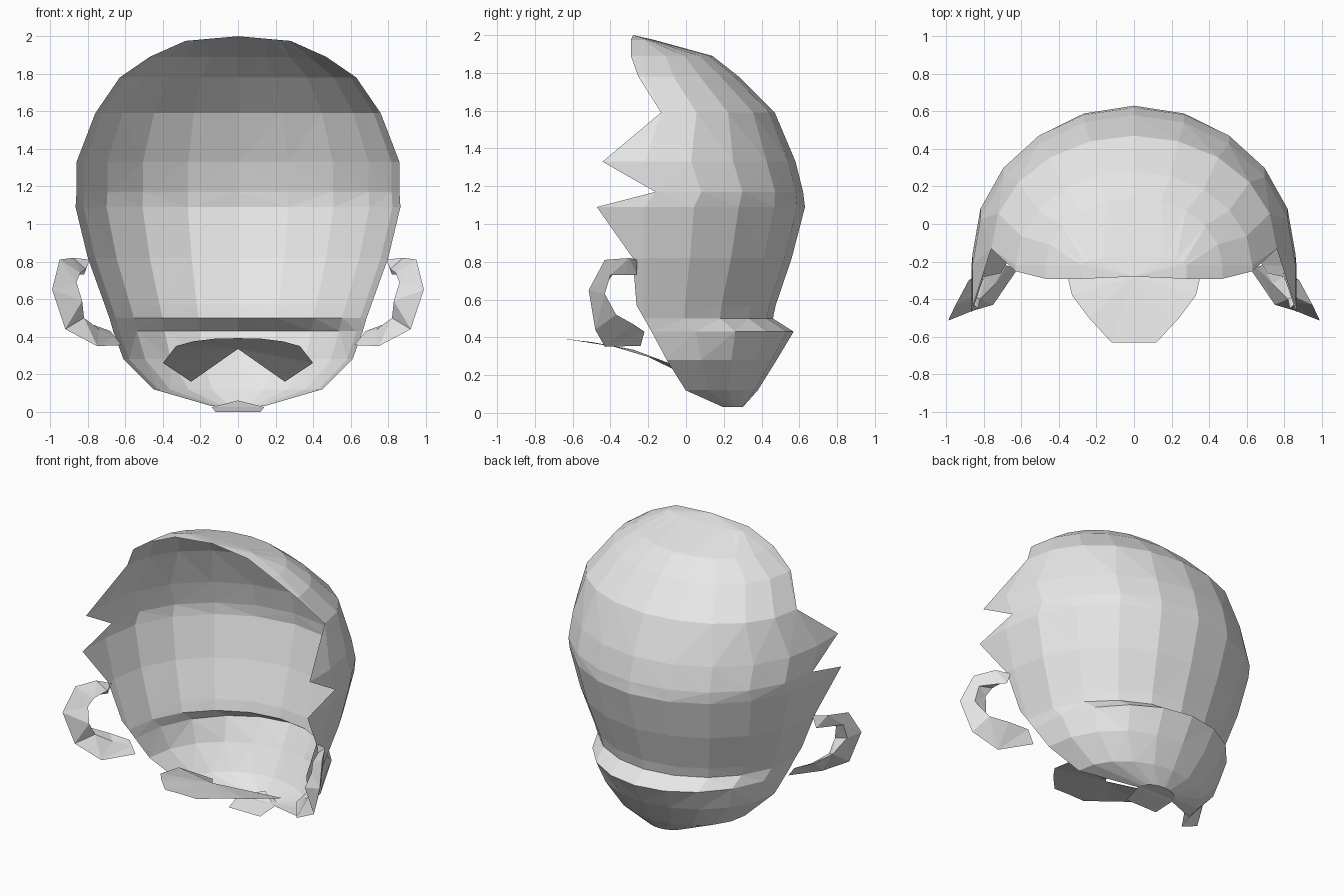
import bpy, bmesh, math

if "Cube" in bpy.data.objects:
    bpy.data.objects.remove(bpy.data.objects["Cube"])

grey = bpy.data.materials.new("plain_grey")
grey.diffuse_color = (0.8, 0.8, 0.8, 1)
grey.use_nodes = True
grey.node_tree.nodes["Principled BSDF"].inputs["Base Color"].default_value = grey.diffuse_color


def finish(name, bm):
    """Flat-shaded triangulated object from a bmesh."""
    bmesh.ops.remove_doubles(bm, verts=bm.verts, dist=0.001)
    bmesh.ops.recalc_face_normals(bm, faces=bm.faces)
    bmesh.ops.triangulate(bm, faces=bm.faces)
    mesh = bpy.data.meshes.new(name)
    bm.to_mesh(mesh)
    bm.free()
    mesh.materials.append(grey)
    obj = bpy.data.objects.new(name, mesh)
    bpy.context.collection.objects.link(obj)
    return obj


def bridge(bm, a, b):
    """Strip of quads between two equally long rows of vertices."""
    for i in range(len(a) - 1):
        bm.faces.new((a[i], a[i + 1], b[i + 1], b[i]))


def mirrored(points):
    return points + [(-x, y, z) for x, y, z in reversed(points) if x > 0]


# Hair shell: height, half width, back y, front edge y (zigzag locks)
RINGS = [
    (1.975, 0.28, -0.17, -0.29),
    (1.89, 0.47, 0.14, -0.29),
    (1.78, 0.63, 0.28, -0.25),
    (1.59, 0.76, 0.47, -0.13),
    (1.33, 0.86, 0.58, -0.44),
    (1.17, 0.86, 0.62, -0.16),
    (1.09, 0.865, 0.63, -0.47),
    (0.82, 0.80, 0.56, -0.28),
    (0.57, 0.71, 0.475, -0.26),
    (0.50, 0.685, 0.46, -0.22),
    (0.43, 0.665, 0.57, -0.18),   # nape ledge
    (0.28, 0.61, 0.48, -0.10),
    (0.12, 0.45, 0.38, 0.0),
    (0.03, 0.14, 0.30, 0.20),
]
STEPS = 5
bm = bmesh.new()
rows = []
for z, w, back, front in RINGS:
    mid = max(front, -0.22)
    half = []
    for i in range(STEPS + 1):
        a = math.pi / 2 * i / STEPS
        half.append((w * math.sin(a), mid + (back - mid) * math.cos(a), z))
    half.append((w, front - 0.002, z))
    pts = [(-x, y, h) for x, y, h in reversed(half[1:])] + half
    rows.append([bm.verts.new(p) for p in pts])
for upper, lower in zip(rows, rows[1:]):
    bridge(bm, upper, lower)
# Crown fan and closed underside
apex = bm.verts.new((0, -0.28, 2.0))
for a, b in zip(rows[0], rows[0][1:]):
    bm.faces.new((apex, b, a))
bm.faces.new(rows[-1])
finish("hair_shell", bm)

# Small flap under the nape
bm = bmesh.new()
flap = mirrored([(0, 0.30, 0.06), (0.14, 0.20, 0.025), (0.12, 0.07, 0.0)])
bm.faces.new([bm.verts.new(p) for p in flap])
finish("nape_flap", bm)

# Thin curved chin plate, notched at the rear
bm = bmesh.new()
notch = (0, -0.28, 0.335)
side = [(0, -0.63, 0.392), (0.12, -0.63, 0.39), (0.24, -0.50, 0.375),
        (0.33, -0.38, 0.35), (0.40, -0.08, 0.26), (0.25, 0.08, 0.16)]
for s in (1, -1):
    centre = bm.verts.new(notch)
    rim = [bm.verts.new((s * x, y, z)) for x, y, z in side]
    for a, b in zip(rim, rim[1:]):
        bm.faces.new((centre, a, b))
finish("chin_plate", bm)

# Ears: outer rim, inner rim and inner fold as C-shaped rails
OUTER = [(0.79, -0.26, 0.81), (0.88, -0.30, 0.82), (0.95, -0.43, 0.81),
         (0.99, -0.515, 0.65), (0.92, -0.48, 0.44), (0.75, -0.43, 0.35),
         (0.62, -0.24, 0.355)]
INNER = [(0.82, -0.26, 0.73), (0.87, -0.32, 0.73), (0.93, -0.40, 0.73),
         (0.94, -0.43, 0.63), (0.87, -0.37, 0.52), (0.79, -0.28, 0.47),
         (0.68, -0.22, 0.43)]
FOLD = [(0.81, -0.28, 0.76), (0.84, -0.38, 0.74), (0.86, -0.42, 0.69),
        (0.83, -0.45, 0.59), (0.82, -0.40, 0.50), (0.74, -0.32, 0.44),
        (0.66, -0.24, 0.40)]
for name, s in (("right_ear", 1), ("left_ear", -1)):
    bm = bmesh.new()
    rails = [[bm.verts.new((s * x, y, z)) for x, y, z in rail]
             for rail in (OUTER, INNER, FOLD)]
    bridge(bm, rails[0], rails[1])
    bridge(bm, rails[1], rails[2])
    bridge(bm, rails[2], rails[0])
    finish(name, bm)
